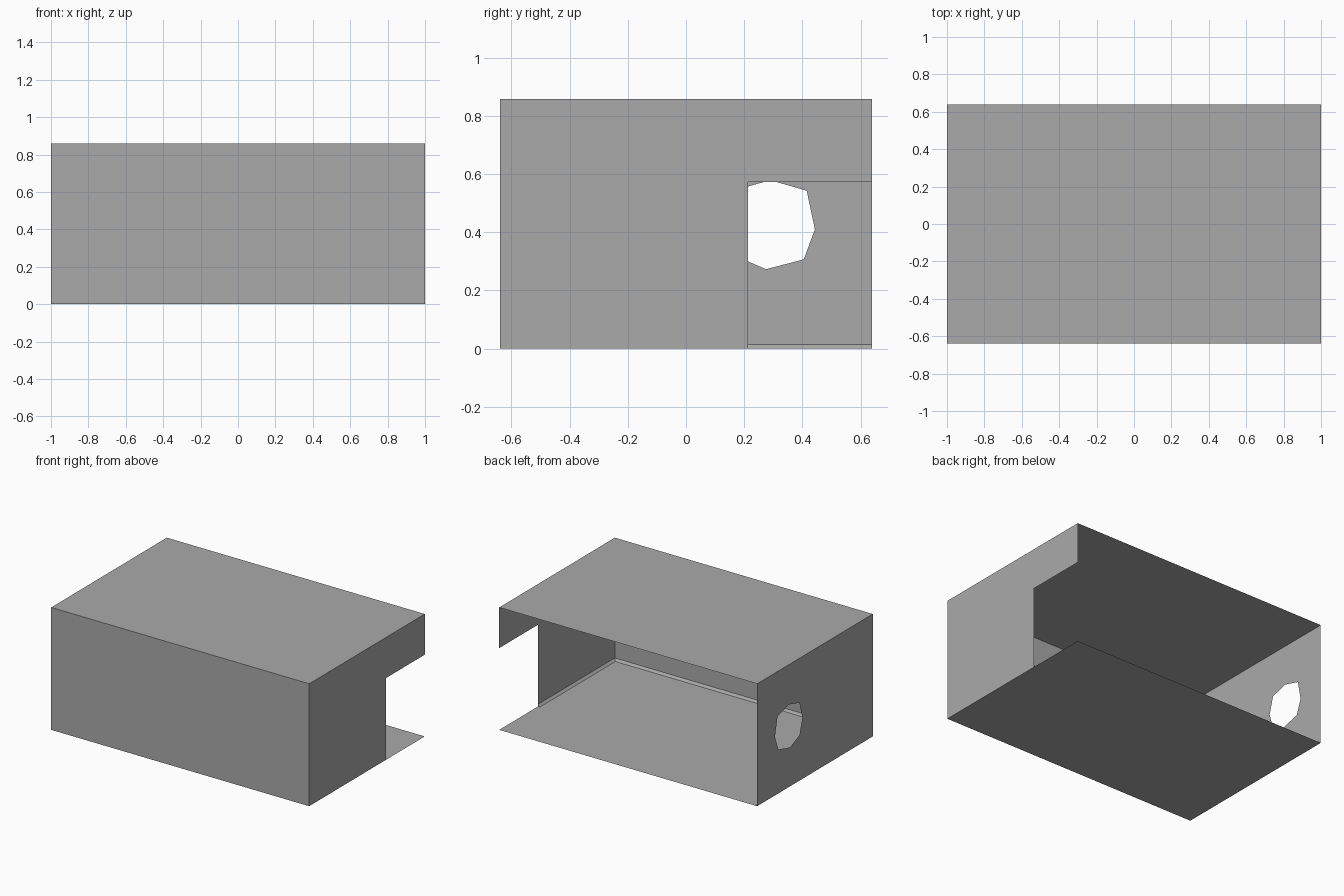
import bpy, bmesh

cube = bpy.data.objects.get("Cube")
if cube:
    bpy.data.objects.remove(cube, do_unlink=True)

W, D, H = 1.0, 0.64, 0.858      # half width, half depth, height
LIP = 0.015                     # size of the seam at the foot of the walls
NOTCH_Y, NOTCH_Z = 0.213, 0.573

grey = bpy.data.materials.new("plain grey")
grey.use_nodes = True
colour = (0.4, 0.4, 0.4, 1)
grey.diffuse_color = colour
grey.node_tree.nodes["Principled BSDF"].inputs["Base Color"].default_value = colour


def sheet(name, outline, hole=None):
    """Flat panel from an outline, with an optional hole."""
    bm = bmesh.new()
    if hole is None:
        bm.faces.new([bm.verts.new(p) for p in outline])
    else:
        edges = []
        for loop in (outline, hole):
            vs = [bm.verts.new(p) for p in loop]
            edges += [bm.edges.new((vs[i - 1], vs[i])) for i in range(len(vs))]
        bmesh.ops.triangle_fill(bm, use_beauty=True, use_dissolve=False, edges=edges)
    bm.normal_update()
    # Turn the panel outward from the middle of the box
    for f in bm.faces:
        c = f.calc_center_median()
        c.z -= H / 2
        if f.normal.dot(c) < 0:
            f.normal_flip()
    me = bpy.data.meshes.new(name)
    bm.to_mesh(me)
    bm.free()
    me.materials.append(grey)
    ob = bpy.data.objects.new(name, me)
    bpy.context.collection.objects.link(ob)
    return ob


# Floor, roof and front wall
for name, z in (("floor", 0), ("roof", H)):
    sheet(name, [(-W, -D, z), (W, -D, z), (W, D, z), (-W, D, z)])
sheet("front_wall", [(-W, -D, 0), (W, -D, 0), (W, -D, H), (-W, -D, H)])

# Left wall with a notch cut out of its lower back corner
sheet("left_wall", [(W, y, z) for y, z in (
    (-D, 0), (NOTCH_Y, 0), (NOTCH_Y, NOTCH_Z), (D, NOTCH_Z), (D, H), (-D, H))])

# Right wall with an uneven eight-sided hole
hole = ((0.443, 0.41), (0.415, 0.543), (0.29, 0.579), (0.172, 0.546),
        (0.139, 0.427), (0.172, 0.318), (0.275, 0.273), (0.405, 0.307))
sheet("right_wall", [(-W, y, z) for y, z in ((-D, 0), (D, 0), (D, H), (-D, H))],
      [(-W, y, z) for y, z in hole])

# Narrow sloping seams where the walls meet the floor
sheet("front_seam", [(-W, -D, LIP), (W, -D, LIP), (W, LIP - D, 0), (-W, LIP - D, 0)])
for name, s, end in (("left_seam", 1, NOTCH_Y), ("right_seam", -1, D)):
    sheet(name, [(s * W, -D, LIP), (s * W, end, LIP),
                 (s * (W - LIP), end, 0), (s * (W - LIP), -D, 0)])
